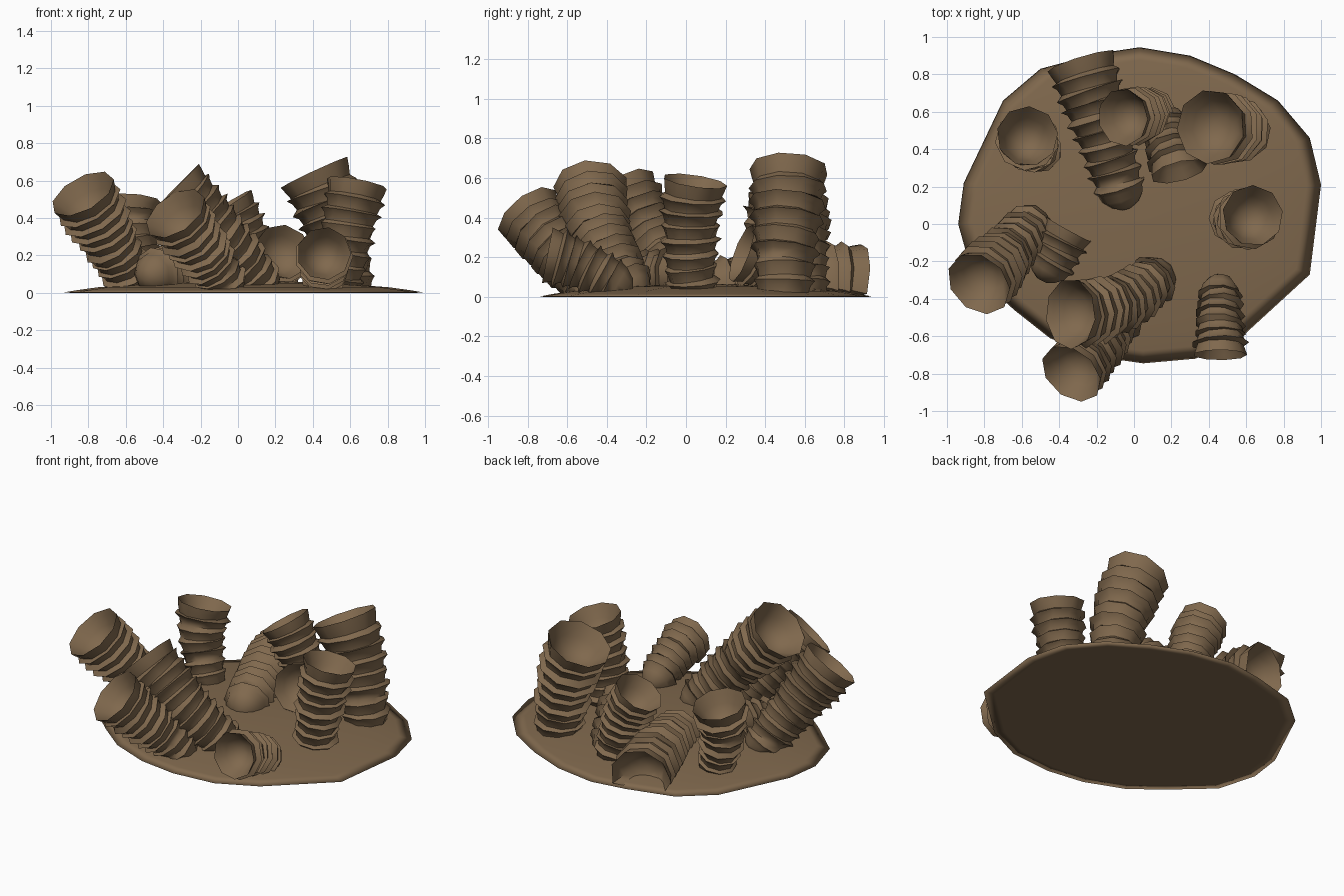
import bpy, bmesh, math, random
from mathutils import Vector

random.seed(4)
if "Cube" in bpy.data.objects:
    bpy.data.objects.remove(bpy.data.objects["Cube"], do_unlink=True)

brown = bpy.data.materials.new("coral brown")
brown.use_nodes = True
colour = (0.216, 0.14, 0.075, 1)
brown.diffuse_color = colour
bsdf = brown.node_tree.nodes["Principled BSDF"]
bsdf.inputs["Base Color"].default_value = colour
bsdf.inputs["Roughness"].default_value = 0.9


def finish(bm, name, angle=None):
    bmesh.ops.recalc_face_normals(bm, faces=bm.faces)
    mesh = bpy.data.meshes.new(name)
    bm.to_mesh(mesh)
    bm.free()
    mesh.materials.append(brown)
    obj = bpy.data.objects.new(name, mesh)
    bpy.context.collection.objects.link(obj)
    bpy.ops.object.select_all(action="DESELECT")
    obj.select_set(True)
    bpy.context.view_layer.objects.active = obj
    if angle:
        bpy.ops.object.shade_smooth_by_angle(angle=math.radians(angle))
    else:
        bpy.ops.object.shade_smooth()


def skin(bm, rings):
    """Join neighbouring rings of points and close both ends."""
    loops = [[bm.verts.new(p) for p in ring] for ring in rings]
    for a, b in zip(loops, loops[1:]):
        n = len(a)
        for i in range(n):
            j = (i + 1) % n
            bm.faces.new((a[i], a[j], b[j], b[i]))
    bm.faces.new(loops[0][::-1])
    bm.faces.new(loops[-1])


# Low domed base with an uneven outline
outline = [(0.03, 0.945), (0.3, 0.9), (0.54, 0.8), (0.77, 0.66), (0.94, 0.46), (1, 0.21),
           (0.94, -0.27), (0.58, -0.6), (0.33, -0.72), (0.05, -0.745), (-0.2, -0.71),
           (-0.45, -0.61), (-0.64, -0.46), (-0.87, -0.25), (-0.94, 0), (-0.91, 0.22),
           (-0.8, 0.45), (-0.7, 0.66), (-0.5, 0.83), (-0.2, 0.91)]
mid = Vector((0.02, 0.1))
levels = [(0.93, 0), (1, 0.001), (0.92, 0.014), (0.8, 0.03), (0.5, 0.052), (0.15, 0.065)]
bm = bmesh.new()
skin(bm, [[(*mid.lerp(Vector(p), s), z) for p in outline] for s, z in levels])
finish(bm, "base_disc")


def tube(name, base, bend, tip, r_base, r_tip, ridges, sides=9):
    """Stacked flaring cups along a bent axis, ending in a hollow mouth."""
    base, bend, tip = Vector(base), Vector(bend), Vector(tip)
    # The bend is a sideways shift of the middle of the axis
    ctrl = (base + tip) / 2 + bend * 2
    length = (tip - base).length

    def ring(t, r, back=0.0, tilt=0.0, turn=0.0):
        pos = base * (1 - t) ** 2 + ctrl * 2 * t * (1 - t) + tip * t * t
        tangent = ((ctrl - base) * (1 - t) + (tip - ctrl) * t).normalized()
        rot = tangent.to_track_quat("Z", "Y")
        pts = []
        for i in range(sides):
            a = math.tau * i / sides
            local = Vector((r * math.cos(a), r * math.sin(a), tilt * math.cos(a + turn) - back))
            p = pos + rot @ local
            p.z = max(p.z, 0.004)
            pts.append(p)
        return pts

    # Rounded foot
    rings = [ring(0, r_base * 0.25, 0.07), ring(0, r_base * 0.6, 0.045)]
    # Ridges
    for k in range(ridges):
        t0, t1 = k / ridges, (k + 1) / ridges
        r = r_base + (r_tip - r_base) * t1 ** 1.3
        last = k == ridges - 1
        tilt = 0 if last else random.uniform(0.004, 0.016)
        turn = random.uniform(0, math.tau)
        rings.append(ring(t0, r * 0.87, 0, tilt, turn))
        rings.append(ring(t0 + (t1 - t0) * 0.5, r * 0.94, 0, tilt, turn))
        flare = 1 if last else random.uniform(1.03, 1.13)
        rings.append(ring(t1 if last else t1 - 0.2 / ridges, r * flare, 0, tilt, turn))
    # Hollow mouth
    for scale, depth in ((0.9, 0.03), (0.74, 0.08), (0.55, 0.125), (0.3, 0.15), (0.08, 0.158)):
        rings.append(ring(1, r_tip * scale, depth * min(1, length * 2.2)))
    bm = bmesh.new()
    skin(bm, rings)
    finish(bm, name, 48)


# name, base, bend, tip, base radius, tip radius, ridge count
tubes = [
    ("back_right_tube", (-0.48, 0.39, 0.02), (-0.03, -0.01, 0), (-0.57, 0.47, 0.49), 0.11, 0.165, 7),
    ("back_low_tube", (-0.06, 0.15, 0.06), (0, 0, 0.03), (-0.28, 0.87, 0.08), 0.13, 0.19, 10),
    ("back_middle_tube", (0.1, 0.6, 0.02), (0.02, 0, 0.015), (-0.06, 0.57, 0.47), 0.12, 0.155, 8),
    ("back_left_tube", (0.58, 0.49, 0.02), (0.03, 0, 0), (0.41, 0.52, 0.645), 0.145, 0.2, 8),
    ("left_tube", (0.53, 0.04, 0.02), (0, -0.02, 0), (0.635, 0.045, 0.585), 0.125, 0.165, 8),
    ("right_tube", (-0.54, 0.0, 0.02), (0, 0, 0), (-0.83, -0.32, 0.53), 0.125, 0.185, 10),
    ("front_tall_tube", (0.13, -0.27, 0.02), (0.02, -0.05, 0), (-0.34, -0.48, 0.555), 0.13, 0.19, 11),
    ("front_leaning_tube", (-0.06, -0.48, 0.03), (0, 0, 0), (-0.335, -0.8, 0.425), 0.125, 0.18, 9),
    ("front_left_tube", (0.46, -0.34, 0.06), (0, 0, 0.02), (0.46, -0.7, 0.21), 0.11, 0.145, 7),
    ("middle_short_tube", (0.17, 0.55, 0.04), (0, 0, 0.02), (0.24, 0.28, 0.22), 0.12, 0.155, 5),
    ("small_low_tube", (-0.46, -0.24, 0.1), (0, 0, 0), (-0.345, -0.03, 0.11), 0.125, 0.14, 4),
]
for spec in tubes:
    tube(*spec)
